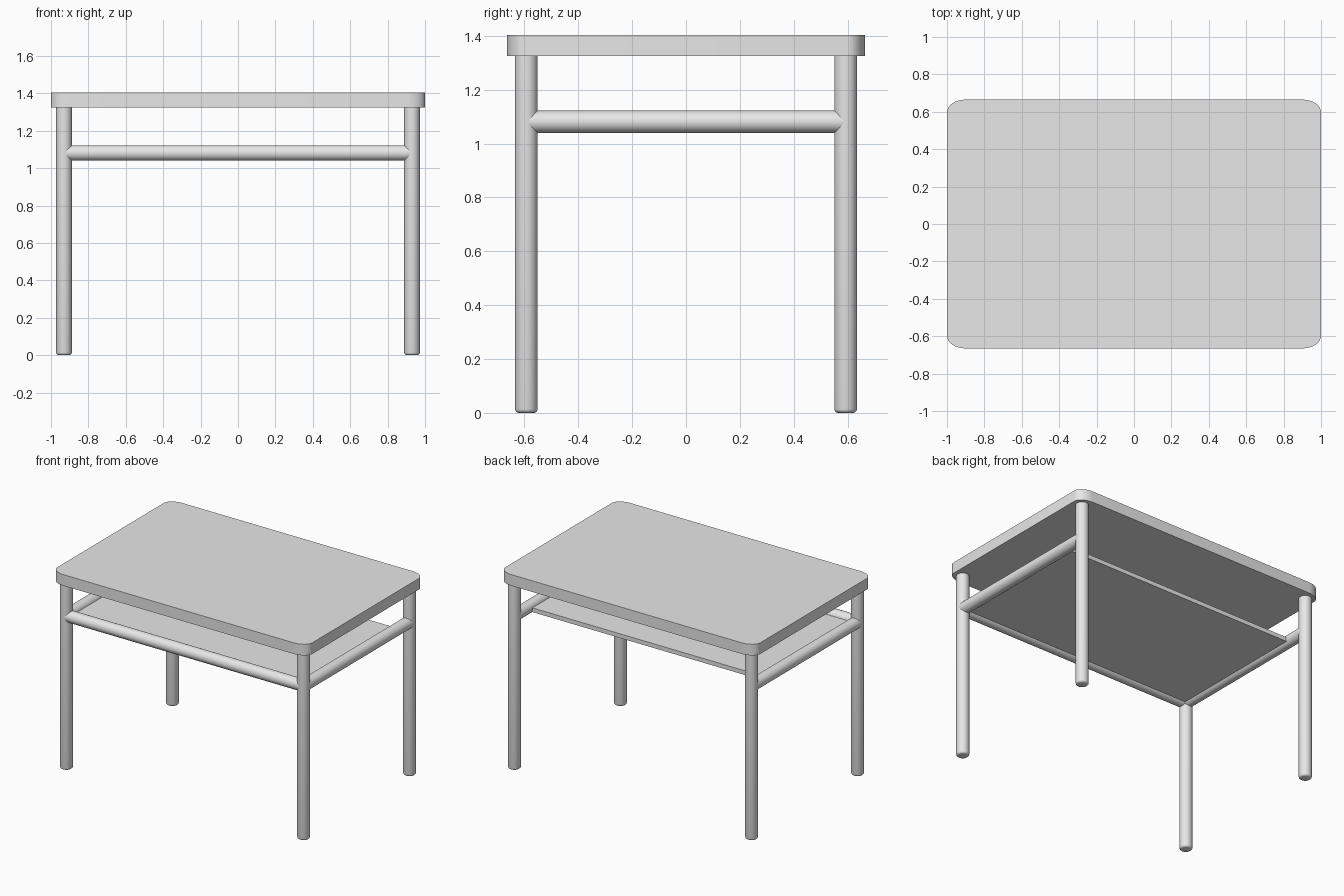
import bpy, bmesh, math
from mathutils import Vector

if "Cube" in bpy.data.objects:
    bpy.data.objects.remove(bpy.data.objects["Cube"])

LEG_X, LEG_Y, LEG_R = 0.93, 0.593, 0.042
RAIL_Z, RAIL_R = 1.081, 0.0412
TOP_Z0, TOP_Z1 = 1.325, 1.404

grey = bpy.data.materials.new("light grey")
grey.diffuse_color = (0.8, 0.8, 0.8, 1)
grey.use_nodes = True
grey.node_tree.nodes["Principled BSDF"].inputs["Base Color"].default_value = grey.diffuse_color


def finish(name, bm, smooth=True):
    """Turn a bmesh into a named, coloured object."""
    bmesh.ops.recalc_face_normals(bm, faces=bm.faces)
    mesh = bpy.data.meshes.new(name)
    bm.to_mesh(mesh)
    bm.free()
    obj = bpy.data.objects.new(name, mesh)
    bpy.context.collection.objects.link(obj)
    mesh.materials.append(grey)
    if smooth:
        bpy.ops.object.select_all(action='DESELECT')
        obj.select_set(True)
        bpy.context.view_layer.objects.active = obj
        bpy.ops.object.shade_smooth_by_angle(angle=math.radians(35))
    return obj


def rod(name, a, b, radius, round_start=0.0):
    """Round bar from a to b, optionally with a rounded start rim."""
    a, b = Vector(a), Vector(b)
    axis = b - a
    bm = bmesh.new()
    bmesh.ops.create_cone(bm, cap_ends=True, segments=32, radius1=radius,
                          radius2=radius, depth=axis.length)
    if round_start:
        low = -axis.length / 2 + 1e-4
        rim = [e for e in bm.edges if all(v.co.z < low for v in e.verts)]
        bmesh.ops.bevel(bm, geom=rim, offset=round_start, segments=3,
                        profile=0.5, affect='EDGES')
    turn = axis.to_track_quat('Z', 'Y').to_matrix().to_4x4()
    bmesh.ops.transform(bm, matrix=turn, verts=bm.verts)
    bmesh.ops.translate(bm, vec=(a + b) / 2, verts=bm.verts)
    return finish(name, bm)


# Tabletop: rounded rectangle with stretched corners, extruded upward
bm = bmesh.new()
rx, ry, steps = 0.1, 0.067, 8
ring = []
for q, (sx, sy) in enumerate([(1, 1), (-1, 1), (-1, -1), (1, -1)]):
    for i in range(steps + 1):
        t = math.pi / 2 * (q + i / steps)
        ring.append(bm.verts.new((sx * (1 - rx) + rx * math.cos(t),
                                  sy * (0.665 - ry) + ry * math.sin(t), TOP_Z0)))
base = bm.faces.new(ring)
ext = bmesh.ops.extrude_face_region(bm, geom=[base], use_keep_orig=True)
bmesh.ops.translate(bm, vec=(0, 0, TOP_Z1 - TOP_Z0),
                    verts=[g for g in ext["geom"] if isinstance(g, bmesh.types.BMVert)])
finish("tabletop", bm)

# Four legs with rounded feet
for sx, side in ((-1, "left"), (1, "right")):
    for sy, end in ((-1, "front"), (1, "back")):
        x, y = sx * LEG_X, sy * LEG_Y
        rod(f"{end}_{side}_leg", (x, y, 0), (x, y, TOP_Z0 + 0.005), LEG_R, 0.014)
    # Side rail joining front and back legs
    rod(f"{side}_rail", (sx * LEG_X, -LEG_Y, RAIL_Z), (sx * LEG_X, LEG_Y, RAIL_Z), RAIL_R)

# Front rail only, the back is open
rod("front_rail", (-LEG_X, -LEG_Y, RAIL_Z), (LEG_X, -LEG_Y, RAIL_Z), RAIL_R)

# Thin shelf set into the three rails
lo, hi = Vector((-0.915, -0.58, 1.06)), Vector((0.915, 0.45, 1.09))
bm = bmesh.new()
bmesh.ops.create_cube(bm, size=1)
bmesh.ops.scale(bm, vec=hi - lo, verts=bm.verts)
bmesh.ops.translate(bm, vec=(lo + hi) / 2, verts=bm.verts)
finish("shelf", bm, smooth=False)
